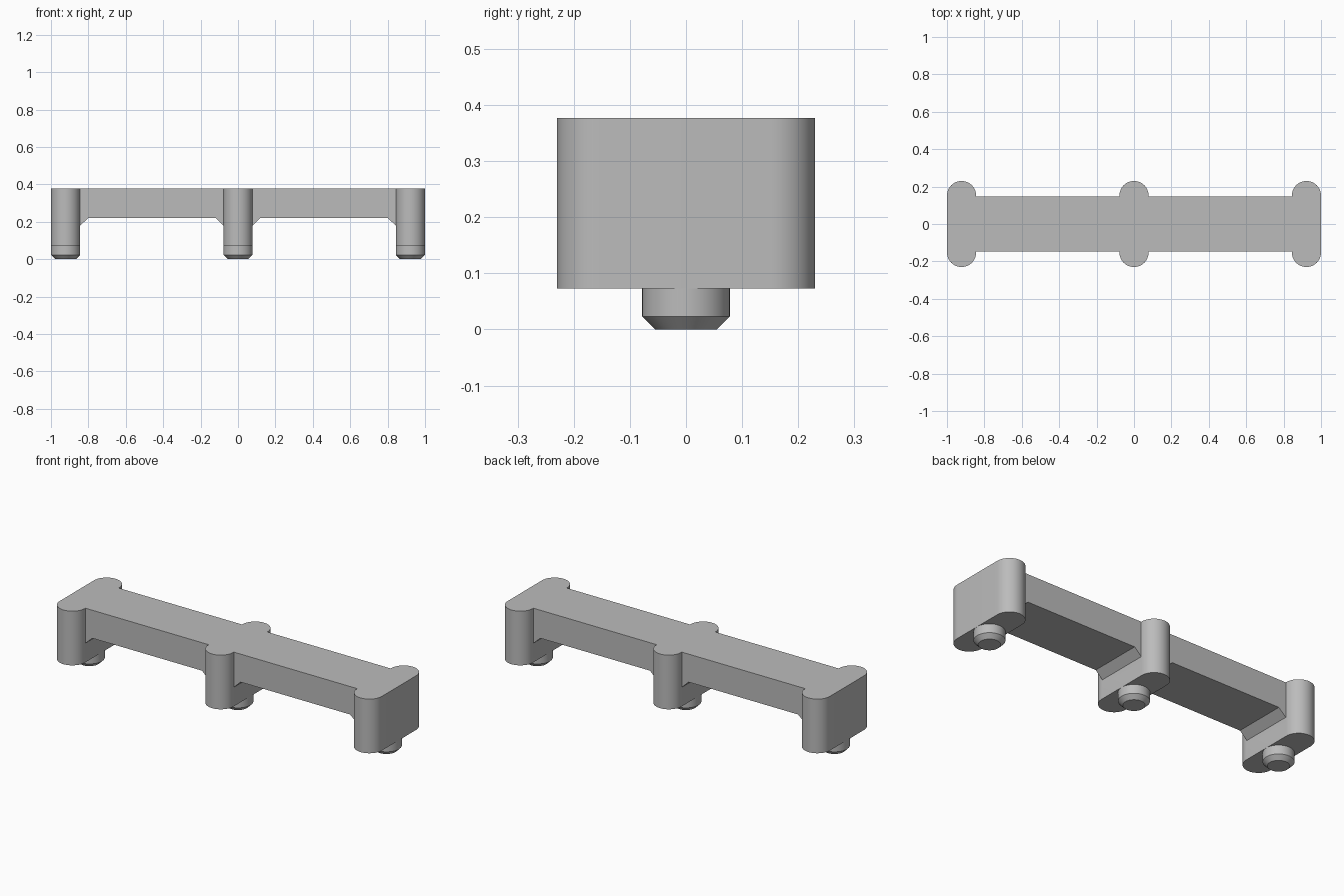
import bpy, bmesh
from math import pi, cos, sin

default = bpy.data.objects.get("Cube")
if default:
    bpy.data.objects.remove(default, do_unlink=True)

grey = bpy.data.materials.new("light grey")
grey.use_nodes = True
colour = (0.5, 0.5, 0.5, 1)
grey.diffuse_color = colour
grey.node_tree.nodes["Principled BSDF"].inputs["Base Color"].default_value = colour

TOP, BASE, R, END = 0.377, 0.073, 0.078, 0.922


def prism(name, points, offset):
    """Extrude a closed 3D outline into a solid."""
    bm = bmesh.new()
    face = bm.faces.new([bm.verts.new(p) for p in points])
    extruded = bmesh.ops.extrude_face_region(bm, geom=[face])["geom"]
    bmesh.ops.translate(bm, vec=offset,
                        verts=[g for g in extruded if isinstance(g, bmesh.types.BMVert)])
    bmesh.ops.recalc_face_normals(bm, faces=bm.faces)
    return add(name, bm)


def add(name, bm):
    mesh = bpy.data.meshes.new(name)
    bm.to_mesh(mesh)
    bm.free()
    mesh.materials.append(grey)
    obj = bpy.data.objects.new(name, mesh)
    bpy.context.collection.objects.link(obj)
    return obj


def select(obj):
    bpy.ops.object.select_all(action="DESELECT")
    obj.select_set(True)
    bpy.context.view_layer.objects.active = obj


def smooth(obj):
    select(obj)
    bpy.ops.object.shade_smooth_by_angle(angle=pi / 6)


# Deck with sloped haunches beside each pier
half = [(END, TOP), (END, 0.18), (END - R, 0.18), (0.80, 0.22), (0.12, 0.22), (R, 0.18)]
profile = half + [(-x, z) for x, z in reversed(half)]
deck = prism("deck_and_piers", [(x, -0.148, z) for x, z in profile], (0, 0.296, 0))

# Round-ended piers, fused into the deck
steps = 24
for x in (-END, 0, END):
    outline = []
    for side in (1, -1):
        for i in range(steps + 1):
            a = pi * i / steps
            outline.append((x + side * R * cos(a), side * (0.152 + R * sin(a)), BASE))
    pier = prism("pier", outline, (0, 0, TOP - BASE))
    union = deck.modifiers.new("join pier", "BOOLEAN")
    union.operation = "UNION"
    union.solver = "EXACT"
    union.object = pier
    select(deck)
    bpy.ops.object.modifier_apply(modifier=union.name)
    bpy.data.objects.remove(pier, do_unlink=True)
smooth(deck)

# Round locating pegs with chamfered tips
for name, x in (("right_peg", -END), ("middle_peg", 0), ("left_peg", END)):
    bm = bmesh.new()
    rings = []
    for radius, z in ((0.055, 0), (R, 0.023), (R, BASE)):
        rings.append([bm.verts.new((x + radius * cos(pi * i / steps),
                                    radius * sin(pi * i / steps), z))
                      for i in range(2 * steps)])
    bm.faces.new(rings[0])
    for low, high in zip(rings, rings[1:]):
        for i in range(2 * steps):
            bm.faces.new((low[i - 1], low[i], high[i], high[i - 1]))
    bmesh.ops.recalc_face_normals(bm, faces=bm.faces)
    smooth(add(name, bm))
